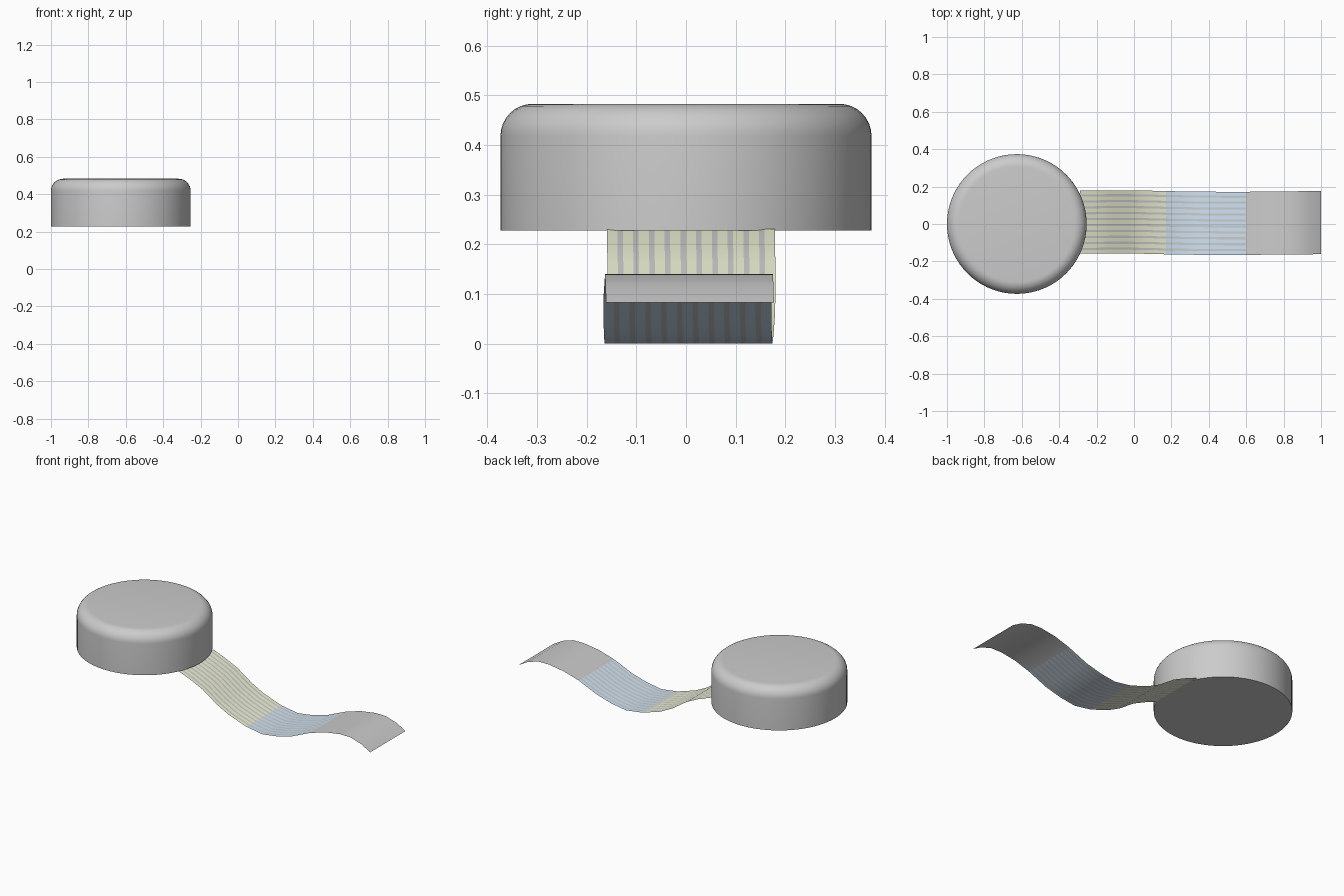
import bpy, bmesh, math

if "Cube" in bpy.data.objects:
    bpy.data.objects.remove(bpy.data.objects["Cube"])


def material(name, rgb):
    m = bpy.data.materials.new(name)
    m.diffuse_color = (*rgb, 1)
    m.use_nodes = True
    m.node_tree.nodes["Principled BSDF"].inputs["Base Color"].default_value = m.diffuse_color
    return m


def finish(bm, name, mats=()):
    bmesh.ops.recalc_face_normals(bm, faces=bm.faces) if not mats else None
    me = bpy.data.meshes.new(name)
    bm.to_mesh(me)
    bm.free()
    ob = bpy.data.objects.new(name, me)
    bpy.context.collection.objects.link(ob)
    for m in mats:
        me.materials.append(m)
    bpy.ops.object.select_all(action='DESELECT')
    ob.select_set(True)
    bpy.context.view_layer.objects.active = ob
    bpy.ops.object.shade_smooth_by_angle(angle=math.radians(35))
    return ob


# Round body: flat base, straight wall, rounded top rim
R, Z0, Z1, F = 0.3735, 0.228, 0.483, 0.065
profile = [(R, Z0)]
for i in range(9):
    a = math.pi / 2 * i / 8
    profile.append((R - F + F * math.cos(a), Z1 - F + F * math.sin(a)))
N = 72
bm = bmesh.new()
rings = [[bm.verts.new((-0.6265 + r * math.cos(2 * math.pi * k / N),
                        r * math.sin(2 * math.pi * k / N), z))
          for k in range(N)] for r, z in profile]
for a, b in zip(rings, rings[1:]):
    for k in range(N):
        j = (k + 1) % N
        bm.faces.new((a[k], a[j], b[j], b[k]))
bm.faces.new(rings[0][::-1])
bm.faces.new(rings[-1])
finish(bm, "round_body")

# Ribbon: wavy strip, (x, z, sideways drift)
path = [(-0.29, 0.231, .010), (-0.21, 0.201, .010), (-0.13, 0.163, .011),
        (-0.03, 0.095, .011), (0.05, 0.055, .010), (0.17, 0.016, .007),
        (0.28, 0.0, .005), (0.38, 0.015, .004), (0.48, 0.043, .003),
        (0.60, 0.095, .003), (0.70, 0.125, .005), (0.80, 0.14, .006),
        (0.87, 0.139, .006), (0.94, 0.117, .007), (1.0, 0.083, .008)]
grey = material("ribbon_grey", (0.8, 0.8, 0.8))
yellow = material("ribbon_yellow", (0.85, 0.88, 0.66))
blue = material("ribbon_blue", (0.62, 0.76, 0.9))

# Stripe boundaries across the width: wide coloured, narrow grey
STRIPES, HALF = 11, 0.169
cuts = []
for i in range(STRIPES):
    cuts += [i / (STRIPES - 0.35), (i + 0.65) / (STRIPES - 0.35)]

bm = bmesh.new()
rows = [[bm.verts.new((x, c - HALF + 2 * HALF * t, z)) for t in cuts]
        for x, z, c in path]
for i, (a, b) in enumerate(zip(rows, rows[1:])):
    band = 1 if path[i][0] < 0.16 else 2 if path[i][0] < 0.59 else 0
    for k in range(len(cuts) - 1):
        f = bm.faces.new((a[k], b[k], b[k + 1], a[k + 1]))
        f.material_index = band if k % 2 == 0 else 0
finish(bm, "striped_ribbon", (grey, yellow, blue))
